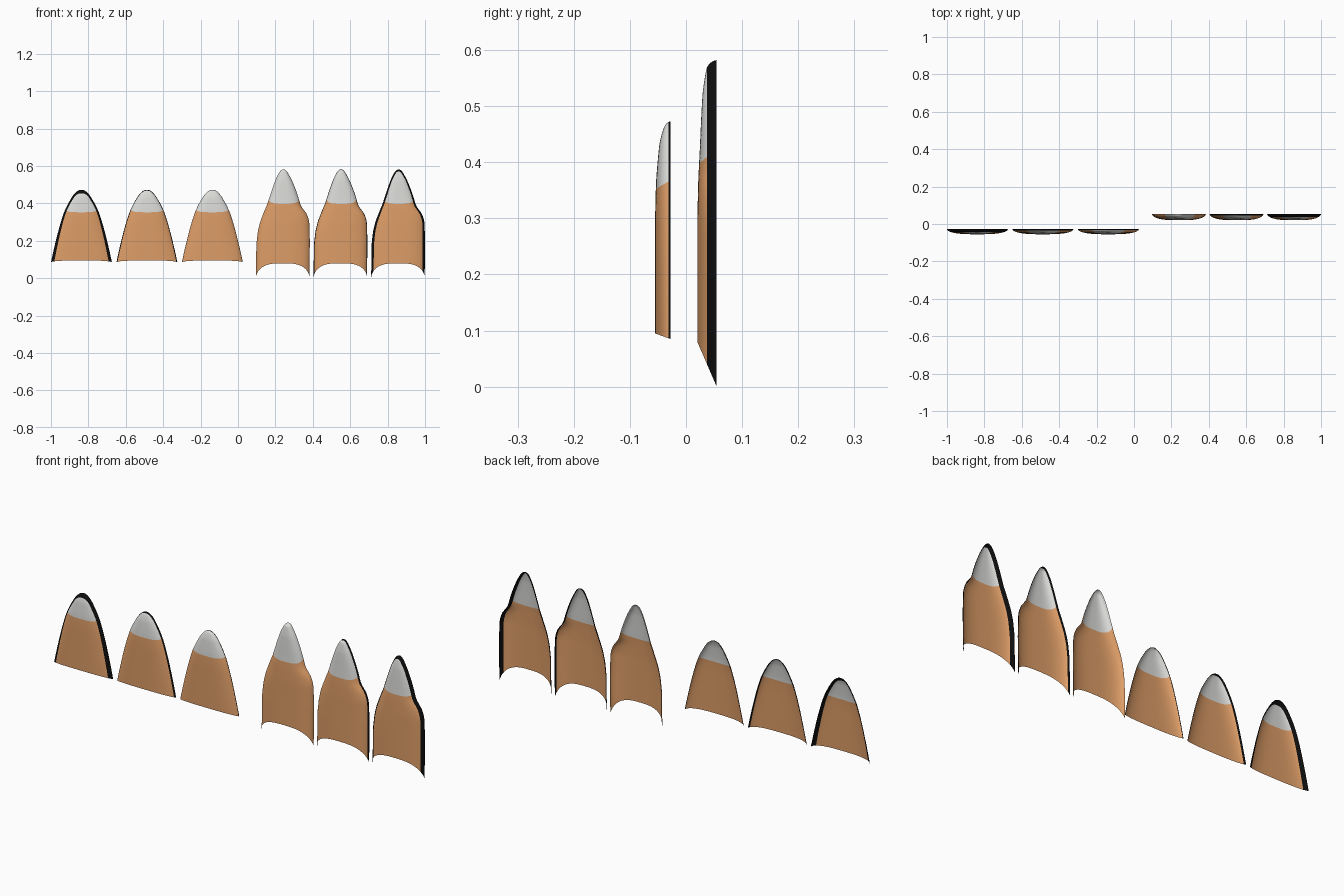
import bpy, bmesh, math
from mathutils import Vector

if "Cube" in bpy.data.objects:
    bpy.data.objects.remove(bpy.data.objects["Cube"])


def material(name, rgb):
    m = bpy.data.materials.new(name)
    m.diffuse_color = (*rgb, 1)
    m.use_nodes = True
    m.node_tree.nodes["Principled BSDF"].inputs["Base Color"].default_value = m.diffuse_color
    return m


MATERIALS = [material("warm_tan", (0.72, 0.335, 0.135)),
             material("tip_white", (0.71, 0.71, 0.69)),
             material("rim_black", (0.004, 0.004, 0.004))]

COLS, ROWS = 40, 44


def lookup(table, z, top):
    """Interpolate (z, value) pairs in root distance from the tip, giving round tips."""
    s = math.sqrt(max(top - z, 0))
    pts = [(math.sqrt(max(top - a, 0)), b) for a, b in table]
    if s >= pts[0][0]:
        return pts[0][1]
    for (s0, b0), (s1, b1) in zip(pts, pts[1:]):
        if s >= s1:
            return b1 + (b0 - b1) * (s - s1) / (s0 - s1)
    return pts[-1][1]


def nail(name, cx, shape, rim):
    """Curved open shell; rim is the share of its depth painted black."""
    top, depth, back = shape["top"], shape["depth"], shape["back"]
    bm = bmesh.new()
    grid = []
    for i in range(COLS + 1):
        u = math.sin(math.pi * (i / COLS - 0.5))
        arch = math.sqrt(max(0, 1 - abs(u) ** 3))
        bottom = shape["corner"] + (shape["middle"] - shape["corner"]) * arch
        column = []
        for j in range(ROWS + 1):
            z = top - (top - bottom) * (1 - j / ROWS) ** 2
            left = lookup(shape["left"], z, top)
            right = lookup(shape["right"], z, top)
            x = cx + (left + right) / 2 + u * (right - left) / 2
            y = back - depth * arch * lookup(shape["bulge"], z, top)
            column.append(bm.verts.new((x, y, z)))
        grid.append(column)
    for i in range(COLS):
        for j in range(ROWS):
            bm.faces.new((grid[i][j], grid[i + 1][j], grid[i + 1][j + 1], grid[i][j + 1]))
    bmesh.ops.remove_doubles(bm, verts=bm.verts, dist=1e-5)

    # cut along the white tip line and the black rim line
    tip_point = Vector((0, back, shape["tip_line"]))
    tip_normal = Vector((0, -shape["tip_dip"] / depth, 1)).normalized()
    rim_y = back - depth * rim
    cuts = [(tip_point, tip_normal)]
    if rim:
        cuts.append((Vector((0, rim_y, 0)), Vector((0, 1, 0))))
    for co, no in cuts:
        bmesh.ops.bisect_plane(bm, geom=bm.verts[:] + bm.edges[:] + bm.faces[:],
                               dist=1e-6, plane_co=co, plane_no=no)
    for f in bm.faces:
        c = f.calc_center_median()
        f.smooth = True
        if rim and c.y > rim_y:
            f.material_index = 2
        elif (c - tip_point).dot(tip_normal) > 0:
            f.material_index = 1
    me = bpy.data.meshes.new(name)
    bm.to_mesh(me)
    bm.free()
    for m in MATERIALS:
        me.materials.append(m)
    bpy.context.collection.objects.link(bpy.data.objects.new(name, me))


# wide nail: plain parabolic outline
half = [(0.085, 0.163), (0.2, 0.137), (0.355, 0.092), (0.42, 0.059), (0.473, 0)]
WIDE = dict(top=0.473, depth=0.0275, back=-0.0275, corner=0.085, middle=0.095,
            tip_line=0.368, tip_dip=0.016,
            left=[(z, -w) for z, w in half], right=half,
            bulge=[(0.3, 1), (0.335, 0.98), (0.37, 0.93), (0.433, 0.72),
                   (0.465, 0.38), (0.473, 0)])

# tall nail: shoulder on the right side, deep arched base
TALL = dict(top=0.582, depth=0.0345, back=0.0547, corner=0.0, middle=0.08,
            tip_line=0.425, tip_dip=0.03,
            left=[(0.0, -0.147), (0.18, -0.145), (0.25, -0.137), (0.3, -0.125),
                  (0.35, -0.106), (0.4, -0.085), (0.45, -0.069), (0.5, -0.052),
                  (0.55, -0.031), (0.582, 0)],
            right=[(0.0, 0.139), (0.2, 0.141), (0.3, 0.138), (0.325, 0.132),
                   (0.35, 0.121), (0.37, 0.105), (0.385, 0.094), (0.4, 0.089),
                   (0.45, 0.074), (0.5, 0.055), (0.55, 0.031), (0.582, 0)],
            bulge=[(0.3, 1), (0.37, 0.95), (0.424, 0.87), (0.522, 0.73),
                   (0.57, 0.5), (0.582, 0)])

# the two rows of three, with rims of different thickness
for k, rim in enumerate((0.53, 0.3, 0.12)):
    nail(f"wide_nail_{k + 1}", -0.837 + 0.35 * k, WIDE, rim)
for k, rim in enumerate((0.0, 0.27, 0.49)):
    nail(f"tall_nail_{k + 1}", 0.243 + 0.308 * k, TALL, rim)
